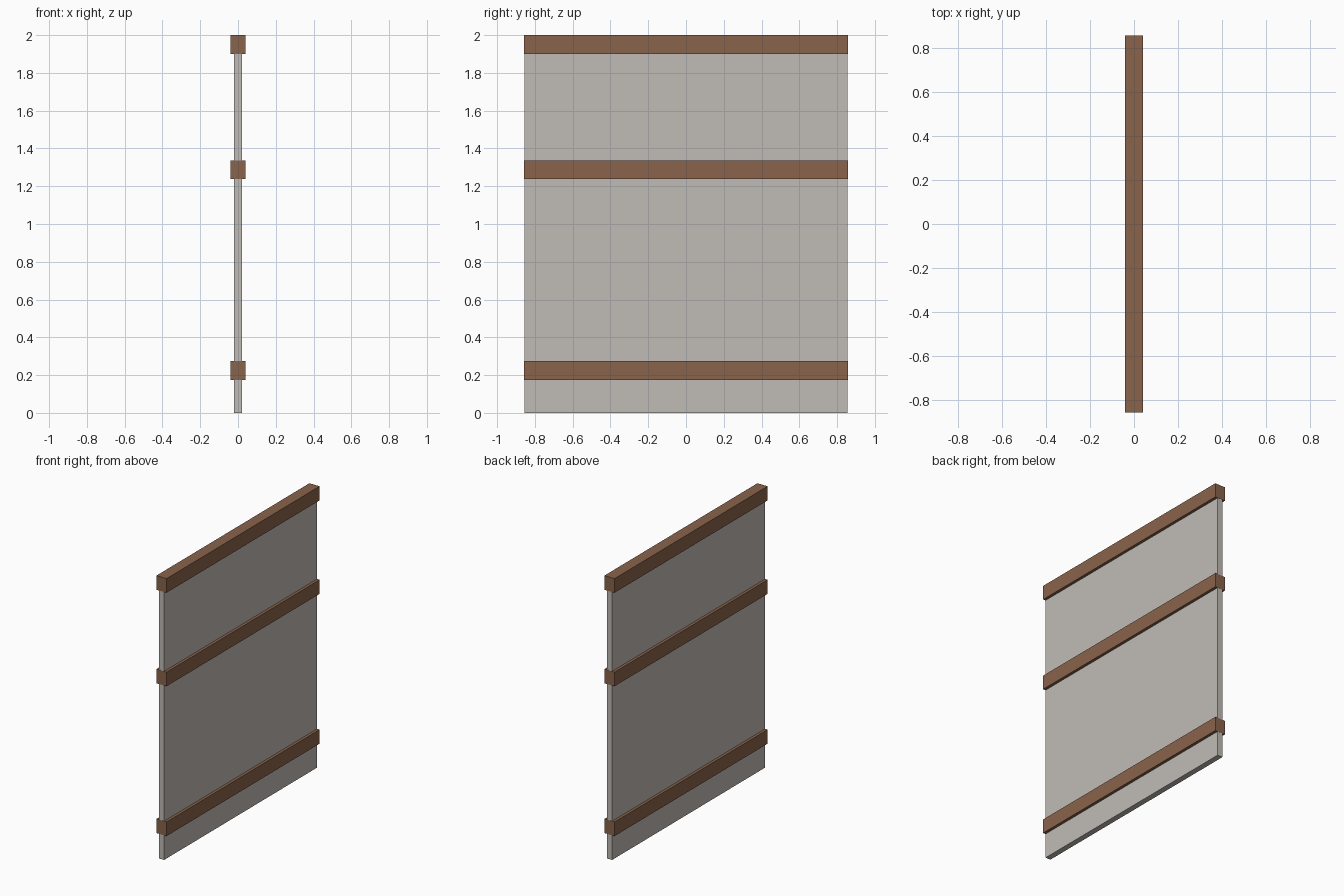
import bpy

if "Cube" in bpy.data.objects:
    bpy.data.objects.remove(bpy.data.objects["Cube"])


def material(name, colour):
    m = bpy.data.materials.new(name)
    m.diffuse_color = (*colour, 1.0)
    m.use_nodes = True
    m.node_tree.nodes["Principled BSDF"].inputs["Base Color"].default_value = m.diffuse_color
    return m


def box(name, half_x, half_y, z0, z1, mat):
    bpy.ops.mesh.primitive_cube_add(size=1, location=(0, 0, (z0 + z1) / 2))
    ob = bpy.context.object
    ob.name = name
    ob.scale = (half_x * 2, half_y * 2, z1 - z0)
    bpy.ops.object.transform_apply(location=False, rotation=False, scale=True)
    ob.data.materials.append(mat)
    return ob


wood = material("brown wood", (0.25, 0.125, 0.07))
grey = material("warm grey panel", (0.53, 0.50, 0.46))

# Thin wall panel
box("wall_panel", 0.02, 0.856, 0.0, 1.95, grey)

# Horizontal wooden rails wrapping the panel
for name, z0, z1 in (("bottom_rail", 0.175, 0.275),
                     ("middle_rail", 1.237, 1.337),
                     ("top_rail", 1.90, 2.0)):
    box(name, 0.04, 0.857, z0, z1, wood)
